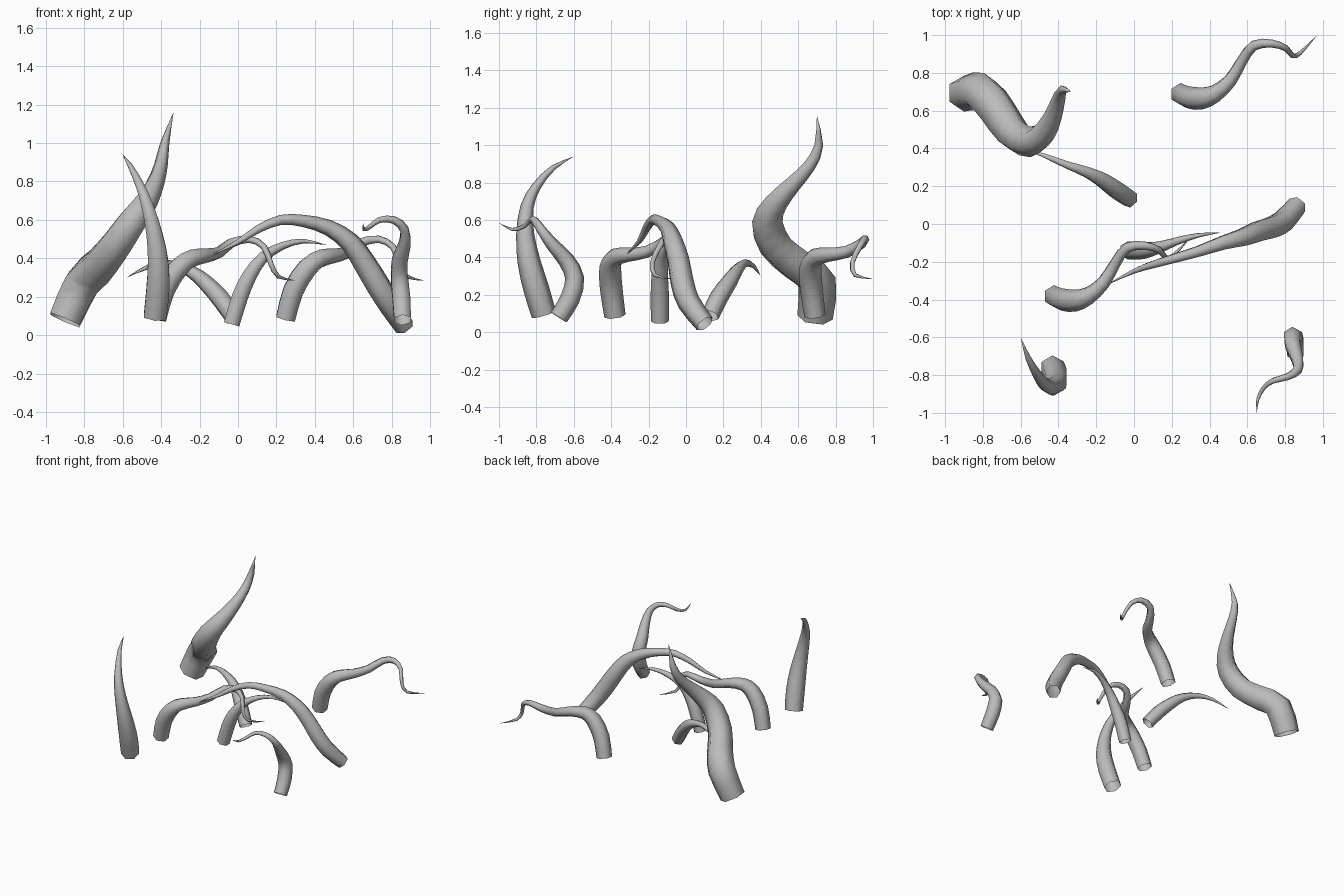
import bpy
import bmesh
import math
from mathutils import Vector

SIDES = 6    # sides of each tentacle's cross-section
STEPS = 2    # rings added between neighbouring path points

default_cube = bpy.data.objects.get("Cube")
if default_cube:
    bpy.data.objects.remove(default_cube, do_unlink=True)

grey = bpy.data.materials.new("tentacle grey")
grey.use_nodes = True
grey.diffuse_color = (.5, .5, .5, 1)
grey.node_tree.nodes["Principled BSDF"].inputs["Base Color"].default_value = grey.diffuse_color


def smooth_path(points):
    """Catmull-Rom interpolation of (x, y, z, radius) points."""
    pts = [Vector(p) for p in points]
    pts = [pts[0] * 2 - pts[1]] + pts + [pts[-1] * 2 - pts[-2]]
    path = []
    for a, b, c, d in zip(pts, pts[1:], pts[2:], pts[3:]):
        for i in range(STEPS):
            t = i / STEPS
            path.append((b * 2 + (c - a) * t + (a * 2 - b * 5 + c * 4 - d) * t ** 2
                         + (b * 3 - a - c * 3 + d) * t ** 3) / 2)
    path.append(pts[-2])
    return path


def tentacle(name, points, offset=(0, 0, 0)):
    """Sweep a tapering open-based tube along the points, closing at the tip."""
    path = smooth_path(points)
    centres = [p.to_3d() + Vector(offset) for p in path]
    bm = bmesh.new()
    rings = []
    side = Vector((1, 0, 0))
    for i, centre in enumerate(centres[:-1]):
        tangent = (centres[i + 1] - centres[max(i - 1, 0)]).normalized()
        side = (side - tangent * side.dot(tangent)).normalized()
        up = tangent.cross(side)
        radius = path[i].w * 1.06
        ring = []
        for k in range(SIDES):
            angle = math.tau * (k + .5) / SIDES
            ring.append(bm.verts.new(centre + (side * math.cos(angle) + up * math.sin(angle)) * radius))
        rings.append(ring)
    for low, high in zip(rings, rings[1:]):
        for k in range(SIDES):
            n = (k + 1) % SIDES
            bm.faces.new((low[k], low[n], high[n], high[k]))
    tip = bm.verts.new(centres[-1])
    for k in range(SIDES):
        bm.faces.new((rings[-1][k], rings[-1][(k + 1) % SIDES], tip))
    for face in bm.faces:
        face.smooth = True
    mesh = bpy.data.meshes.new(name)
    bm.to_mesh(mesh)
    bm.free()
    mesh.materials.append(grey)
    obj = bpy.data.objects.new(name, mesh)
    bpy.context.collection.objects.link(obj)


# Tall thick tentacle at the back
tentacle("tall_back_tentacle", [
    (-.9, .69, .08, .09), (-.81, .7, .27, .098), (-.72, .595, .36, .094),
    (-.64, .48, .46, .087), (-.55, .435, .59, .077), (-.48, .48, .69, .062),
    (-.43, .57, .79, .046), (-.4, .66, .89, .034), (-.38, .71, 1, .023),
    (-.335, .7, 1.16, 0)])

# Horn-like tentacle at the front
tentacle("front_horn_tentacle", [
    (-.432, -.76, .095, .063), (-.417, -.8, .23, .065), (-.415, -.84, .38, .058),
    (-.435, -.86, .53, .045), (-.47, -.85, .67, .034), (-.51, -.8, .78, .024),
    (-.56, -.71, .88, .014), (-.6, -.6, .94, 0)])

# Small curled tentacle at the front corner
tentacle("front_curl_tentacle", [
    (.855, -.68, .08, .047), (.85, -.62, .18, .05), (.84, -.595, .29, .048),
    (.84, -.64, .385, .042), (.865, -.715, .47, .033), (.865, -.775, .55, .024),
    (.81, -.81, .6, .019), (.735, -.83, .6, .015), (.685, -.87, .565, .012),
    (.655, -.93, .55, .008), (.65, -1, .585, 0)])

# Two matching hooked tentacles
hook_path = [
    (.247, .69, .087, .054), (.288, .67, .235, .057), (.36, .665, .35, .055),
    (.43, .69, .4, .046), (.51, .76, .415, .036), (.57, .86, .43, .03),
    (.635, .945, .48, .026), (.73, .955, .5, .02), (.805, .93, .46, .016),
    (.84, .89, .375, .013), (.88, .905, .305, .01), (.97, 1, .285, 0)]
tentacle("back_hook_tentacle", hook_path)
tentacle("middle_hook_tentacle", hook_path, (-.67, -1.07, 0))

# Wide arching tentacle across the middle
tentacle("arch_tentacle", [
    (.865, .1, .045, .05), (.79, .015, .16, .058), (.725, -.02, .265, .06),
    (.655, -.04, .38, .057), (.58, -.07, .485, .05), (.47, -.1, .56, .039),
    (.34, -.145, .595, .03), (.22, -.18, .6, .025), (.1, -.215, .55, .02),
    (0, -.25, .485, .013), (-.15, -.325, .41, 0)])

# Two small tentacles rising from the middle in opposite directions
tentacle("small_left_tentacle", [
    (-.033, -.14, .058, .045), (.01, -.14, .2, .046), (.06, -.14, .31, .041),
    (.13, -.125, .405, .031), (.23, -.09, .465, .02), (.34, -.06, .49, .012),
    (.46, -.045, .47, 0)])
tentacle("small_right_tentacle", [
    (-.02, .13, .09, .045), (-.09, .178, .19, .047), (-.17, .235, .275, .04),
    (-.25, .275, .335, .03), (-.36, .315, .37, .02), (-.47, .36, .355, .012),
    (-.58, .4, .3, 0)])
